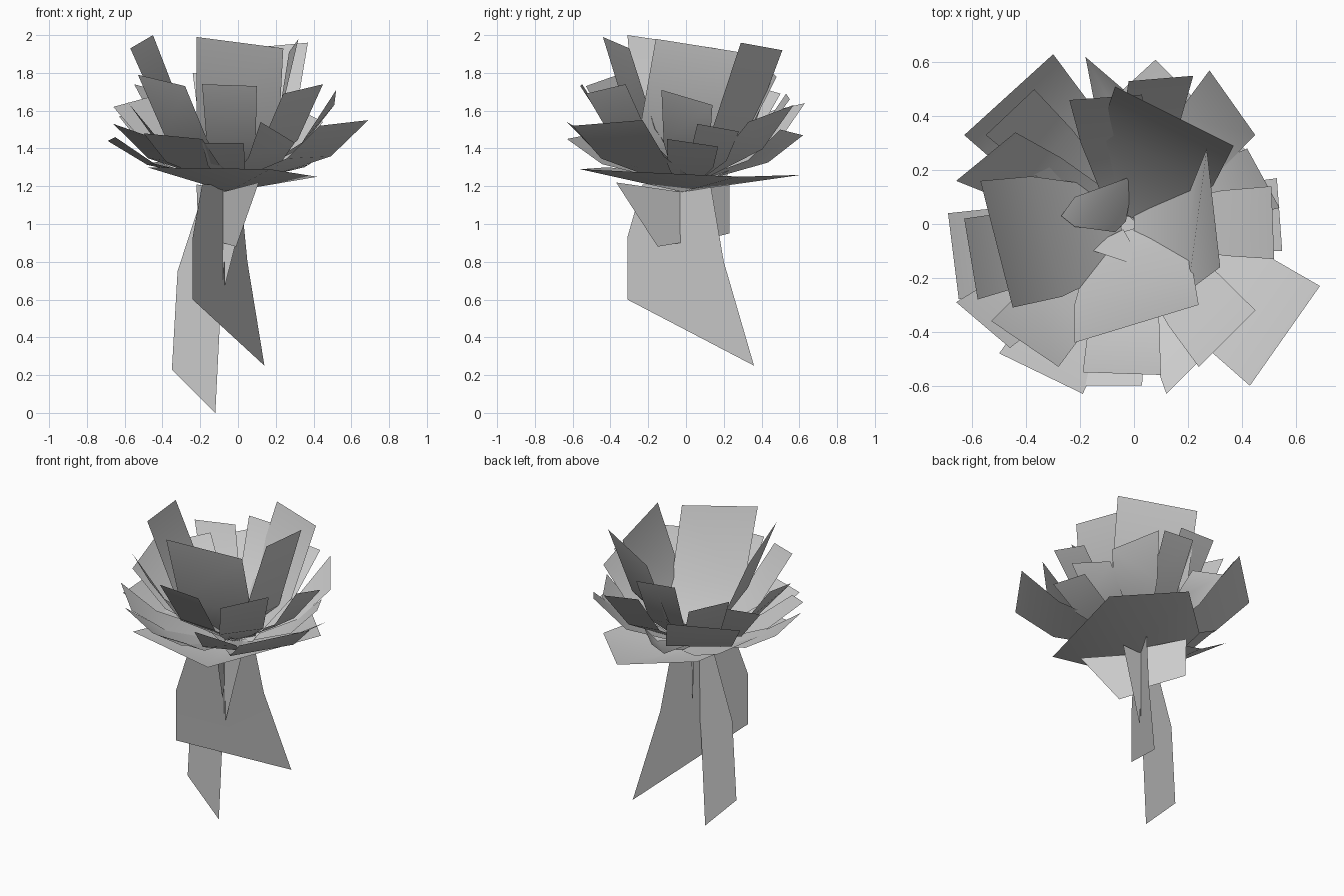
import bpy
from mathutils import Vector

CENTRE = Vector((-0.02, 0.0))


def add_mesh(name, verts, faces):
    mesh = bpy.data.meshes.new(name)
    mesh.from_pydata([tuple(v) for v in verts], [], faces)
    for poly in mesh.polygons:
        poly.use_smooth = True
    obj = bpy.data.objects.new(name, mesh)
    bpy.context.collection.objects.link(obj)
    return obj


def petal(name, tip_a, tip_b, base_z, fold=(0.58, 0.38), width=0.9, base_width=0.45):
    """Folded paper petal running from the flower heart to a straight tip edge."""
    a, b = Vector(tip_a), Vector(tip_b)
    mid, half = (a + b) / 2, (b - a) / 2
    verts = []
    for out, up, w in ((0.06, 0.0, base_width), (fold[0], fold[1], width), (1.0, 1.0, 1.0)):
        flat = CENTRE.lerp(mid.xy, out)
        c = Vector((flat.x, flat.y, base_z + (mid.z - base_z) * up))
        side = half * w
        side.z *= up
        verts += [c - side, c + side]
    add_mesh(name, verts, [(0, 1, 3, 2), (2, 3, 5, 4)])


# tall inner petals
inner = [
    ((-0.57, 0.16, 1.93), (-0.45, -0.31, 2.00)),
    ((-0.22, -0.44, 1.99), (0.24, -0.30, 1.93)),
    ((0.37, 0.29, 1.96), (-0.07, 0.51, 1.92)),
]
for a, b in inner:
    petal("inner_petal", a, b, 1.24, (0.62, 0.38), 0.95, 0.6)

# steep twisted inner petal on the right
add_mesh("inner_petal_right", [(0.0, -0.12, 1.25), (0.0, 0.06, 1.25), (0.20, -0.25, 1.47),
                               (0.21, 0.13, 1.45), (0.32, -0.16, 1.98), (0.27, 0.28, 1.91)],
         [(0, 1, 3, 2), (2, 3, 5, 4)])

# middle petals
middle = [
    ((-0.63, 0.02, 1.71), (-0.58, -0.28, 1.64)),
    ((-0.53, -0.36, 1.79), (-0.28, -0.53, 1.73)),
    ((-0.19, -0.55, 1.74), (0.10, -0.56, 1.73)),
    ((0.24, -0.53, 1.69), (0.45, -0.32, 1.74)),
    ((0.52, -0.13, 1.71), (0.51, 0.14, 1.63)),
    ((-0.66, 0.16, 1.62), (-0.44, 0.34, 1.68)),
    ((-0.55, 0.33, 1.74), (-0.37, 0.50, 1.69)),
    ((-0.24, 0.46, 1.80), (0.03, 0.48, 1.78)),
    ((0.22, 0.55, 1.66), (-0.02, 0.53, 1.69)),
    ((0.28, 0.57, 1.63), (0.45, 0.33, 1.54)),
]
for a, b in middle:
    petal("middle_petal", a, b, 1.23, (0.66, 0.42), 0.9)

# spreading outer petals
outer = [
    ((0.69, -0.23, 1.55), (0.43, -0.60, 1.52)),
    ((-0.69, 0.04, 1.44), (-0.65, -0.28, 1.46)),
    ((-0.66, -0.29, 1.53), (-0.46, -0.46, 1.46)),
    ((-0.50, -0.48, 1.48), (-0.19, -0.63, 1.45)),
    ((-0.19, -0.60, 1.43), (0.03, -0.60, 1.43)),
    ((0.12, -0.63, 1.54), (0.30, -0.45, 1.43)),
    ((0.55, -0.10, 1.45), (0.53, 0.17, 1.41)),
    ((0.54, 0.06, 1.53), (0.42, 0.28, 1.49)),
    ((-0.04, 0.50, 1.50), (-0.18, 0.62, 1.47)),
    ((-0.30, 0.63, 1.64), (-0.63, 0.33, 1.57)),
]
for a, b in outer:
    petal("outer_petal", a, b, 1.22, (0.68, 0.42), 0.9)

# shallow dish under the bloom
rim = [(0.17, -0.56, 1.29), (0.42, 0.27, 1.25), (0.08, 0.61, 1.26),
       (-0.28, 0.28, 1.25), (-0.48, -0.42, 1.30)]
add_mesh("bottom_dish", [(-0.05, -0.02, 1.17)] + rim,
         [(0, i + 1, (i + 1) % 5 + 1) for i in range(5)])
petal("bottom_petal_left", (-0.42, 0.26, 1.33), (-0.47, -0.15, 1.32), 1.19, (0.5, 0.4), 0.9)

# small curled scraps in the heart
add_mesh("heart_petal_back", [(-0.03, 0.01, 1.24), (-0.07, -0.03, 1.30), (-0.22, -0.01, 1.42),
                              (-0.27, 0.03, 1.45), (-0.22, 0.10, 1.45), (0.0, 0.18, 1.36)],
         [(0, 1, 2, 5), (2, 3, 4, 5)])
add_mesh("heart_petal_front", [(-0.04, -0.02, 1.26), (-0.18, -0.09, 1.36), (0.0, -0.15, 1.40),
                               (0.0, -0.09, 1.32)], [(0, 1, 2, 3)])

# broad hanging leaf, standing on a diagonal
add_mesh("broad_leaf", [(-0.19, -0.23, 1.21), (0.01, 0.13, 1.21), (-0.24, -0.31, 0.93),
                        (0.05, 0.20, 0.80), (-0.24, -0.31, 0.60), (0.14, 0.36, 0.25)],
         [(0, 1, 3, 2), (2, 3, 5, 4)])

# long stem leaf, facing front
add_mesh("stem_leaf", [(-0.18, -0.03, 1.18), (-0.04, -0.03, 1.18), (-0.32, -0.03, 0.75),
                       (-0.09, -0.03, 0.60), (-0.35, -0.03, 0.23), (-0.12, -0.03, 0.0)],
         [(0, 1, 3, 2), (2, 3, 5, 4)])

# short sepals and spike
add_mesh("sepal_front", [(0.11, -0.37, 1.22), (-0.01, -0.15, 0.88),
                         (-0.08, -0.03, 0.90), (-0.08, -0.03, 1.17)], [(0, 1, 2, 3)])
add_mesh("sepal_back", [(-0.06, 0.03, 1.18), (-0.22, 0.23, 1.21),
                        (-0.21, 0.23, 0.95), (-0.06, 0.03, 0.90)], [(0, 1, 2, 3)])
add_mesh("spike", [(-0.08, -0.03, 1.17), (0.06, -0.03, 1.18), (-0.07, -0.03, 0.67)], [(0, 1, 2)])
